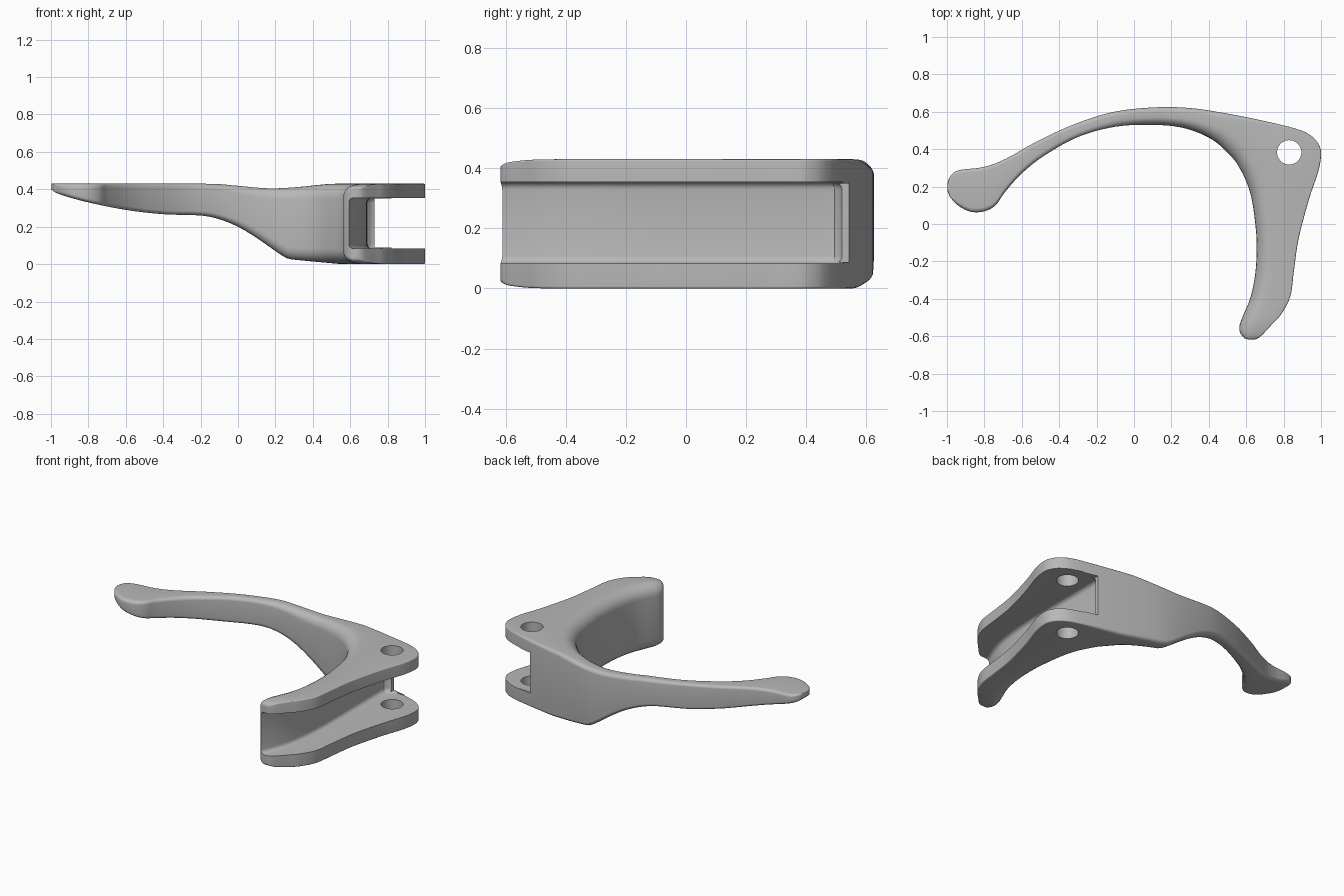
import bpy, bmesh, math
from mathutils import Vector

cube = bpy.data.objects.get("Cube")
if cube:
    bpy.data.objects.remove(cube, do_unlink=True)

grey = bpy.data.materials.new("plain_grey")
grey.diffuse_color = (0.48, 0.48, 0.48, 1)
grey.use_nodes = True
bsdf = next(n for n in grey.node_tree.nodes if n.type == 'BSDF_PRINCIPLED')
bsdf.inputs["Base Color"].default_value = (0.48, 0.48, 0.48, 1)
bsdf.inputs["Roughness"].default_value = 0.6


def smooth_path(points, steps):
    """Catmull-Rom interpolation of tuples of any length."""
    out, n = [], len(points)
    for i in range(n - 1):
        a, b, c, d = (Vector(points[min(max(k, 0), n - 1)]) for k in range(i - 1, i + 3))
        for s in range(steps):
            t = s / steps
            out.append(0.5 * (2 * b + (c - a) * t + (2 * a - 5 * b + 4 * c - d) * t * t
                              + (3 * b - a - 3 * c + d) * t ** 3))
    out.append(Vector(points[-1]))
    return out


def height(profile, x):
    """Height of a side profile at x."""
    if x <= profile[0][0]:
        return profile[0][1]
    for p, q in zip(profile, profile[1:]):
        if x <= q[0]:
            return p[1] + (q[1] - p[1]) * (x - p[0]) / (q[0] - p[0])
    return profile[-1][1]


def make_object(name, bm):
    bmesh.ops.recalc_face_normals(bm, faces=bm.faces)
    mesh = bpy.data.meshes.new(name)
    bm.to_mesh(mesh)
    bm.free()
    mesh.materials.append(grey)
    obj = bpy.data.objects.new(name, mesh)
    bpy.context.scene.collection.objects.link(obj)
    return obj


# Underside and top line along x
under = smooth_path([(-1, .40), (-.95, .372), (-.8, .33), (-.6, .29), (-.4, .267), (-.2, .26),
                     (-.1, .24), (0, .2), (.1, .14), (.2, .07), (.26, .032), (.3, .024),
                     (.5, .005), (.6, 0), (1, 0)], 6)
upper = smooth_path([(-1, .43), (-.2, .43), (-.05, .423), (.1, .409), (.2, .405), (.32, .412),
                     (.46, .426), (.55, .43), (1, .43)], 6)

# Plan stations: inner edge x, y, outer edge x, y
plan = [
    (-.998, .18, -.998, .215), (-.98, .14, -.985, .252), (-.935, .095, -.955, .28),
    (-.87, .065, -.91, .292), (-.80, .068, -.83, .30), (-.74, .10, -.76, .317),
    (-.69, .17, -.70, .342), (-.60, .27, -.64, .373), (-.48, .365, -.53, .435),
    (-.30, .465, -.34, .525), (-.10, .52, -.12, .597), (.10, .53, .10, .623),
    (.27, .512, .30, .62), (.42, .45, .50, .59), (.53, .35, .70, .55),
    (.575, .28, .88, .505), (.59, .25, .955, .465), (.605, .215, .99, .42),
    (.617, .18, 1.0, .37), (.63, .13, .985, .28), (.645, .03, .935, .13),
    (.656, -.10, .88, -.08), (.65, -.25, .855, -.25), (.625, -.385, .835, -.39),
    (.585, -.485, .785, -.485), (.565, -.54, .735, -.54), (.567, -.58, .69, -.588),
    (.59, -.61, .665, -.61), (.615, -.618, .645, -.618)]
# Inner rounding, outer rounding and end inset for each station
rounding = ([(.012, .012, 0)] * 2 + [(.025, .02, 0)] * 6 + [(.025, .02, 0), (.025, .02, 0),
            (.035, .025, 0), (.06, .028, 0), (.075, .028, 0), (.085, .025, 0), (.09, .02, 0)]
            + [(.09, .008, 0)] * 9 + [(.09, .008, .001), (.085, .008, .004),
            (.06, .008, .010), (.03, .012, .018), (.012, .012, .028)])


def section(bm, st):
    """Rounded cross-section between the inner and outer edge."""
    inner, outer = Vector(st[:2]), Vector(st[2:4])
    r_in, r_out, inset = st[4:]
    width = (outer - inner).length
    mid = (inner + outer) / 2
    thick = height(upper, mid.x) - height(under, mid.x)
    ring = []
    # corner order: inner bottom, outer bottom, outer top, inner top
    for k, (side, level, r) in enumerate([(0, 0, r_in), (1, 0, r_out), (1, 1, r_out), (0, 1, r_in)]):
        rx, rz = min(r, .45 * width), min(r * .85, .42 * thick)
        for s in range(7):
            a = math.pi + (k + s / 6) * math.pi / 2
            across = (rx if side == 0 else width - rx) + rx * math.cos(a)
            p = inner.lerp(outer, across / width)
            lift = rz * (1 + math.sin(a)) if level == 0 else rz * (1 - math.sin(a))
            z = (height(under, p.x) + inset + lift if level == 0
                 else height(upper, p.x) - inset - lift)
            ring.append(bm.verts.new((p.x, p.y, z)))
    return ring


# Lever body: loft from the finger knob round the hinge to the clamp tip
bm = bmesh.new()
rings = [section(bm, st) for st in smooth_path([p + r for p, r in zip(plan, rounding)], 6)]
for a, b in zip(rings, rings[1:]):
    for i in range(len(a)):
        j = (i + 1) % len(a)
        bm.faces.new((a[i], a[j], b[j], b[i]))
bm.faces.new(rings[0])
bm.faces.new(rings[-1])
lever = make_object("lever_body", bm)


def prism(name, points, z0, z1):
    bm = bmesh.new()
    face = bm.faces.new([bm.verts.new((p[0], p[1], z0)) for p in points])
    ext = bmesh.ops.extrude_face_region(bm, geom=[face])
    bmesh.ops.translate(bm, vec=(0, 0, z1 - z0),
                        verts=[v for v in ext["geom"] if isinstance(v, bmesh.types.BMVert)])
    return make_object(name, bm)


# Channel between the two flanges, with filleted floor edges
floor = smooth_path([(.555, -.68), (.60, -.595), (.65, -.46), (.675, -.32), (.688, -.15),
                     (.69, .05), (.69, .44), (.70, .50), (.735, .522)], 5)
channel = prism("channel_cutter", [(1.2, -.68)] + list(floor) + [(1.2, .522)], .083, .354)
bm = bmesh.new()
bm.from_mesh(channel.data)
edges = [e for e in bm.edges if abs(e.verts[0].co.z - e.verts[1].co.z) < 1e-5
         and all(v.co.x < .74 for v in e.verts)]
bmesh.ops.bevel(bm, geom=edges, offset=.025, segments=4, profile=.5, affect='EDGES')
bm.to_mesh(channel.data)
bm.free()

# Square slot through the back of the hinge
slot = prism("slot_cutter", [(.73, .45), (1.2, .45), (1.2, .8), (.73, .8)], .088, .35)

# Pivot hole
hole = prism("pivot_hole_cutter", [(.83 + .065 * math.cos(i * math.tau / 48),
                                    .383 + .065 * math.sin(i * math.tau / 48))
                                   for i in range(48)], -.2, .7)

# Cut, then bake the result and drop the cutters
cutters = [channel, slot, hole]
for c in cutters:
    c.hide_render = True
    mod = lever.modifiers.new(c.name, 'BOOLEAN')
    mod.operation, mod.solver, mod.object = 'DIFFERENCE', 'EXACT', c
bpy.context.view_layer.update()
result = bpy.data.meshes.new_from_object(
    lever.evaluated_get(bpy.context.evaluated_depsgraph_get()))
lever.modifiers.clear()
lever.data = result
result.materials.clear()
result.materials.append(grey)
for p in result.polygons:
    p.material_index = 0
for c in cutters:
    bpy.data.objects.remove(c, do_unlink=True)

bpy.ops.object.select_all(action='DESELECT')
lever.select_set(True)
bpy.context.view_layer.objects.active = lever
bpy.ops.object.shade_smooth_by_angle(angle=math.radians(32))
